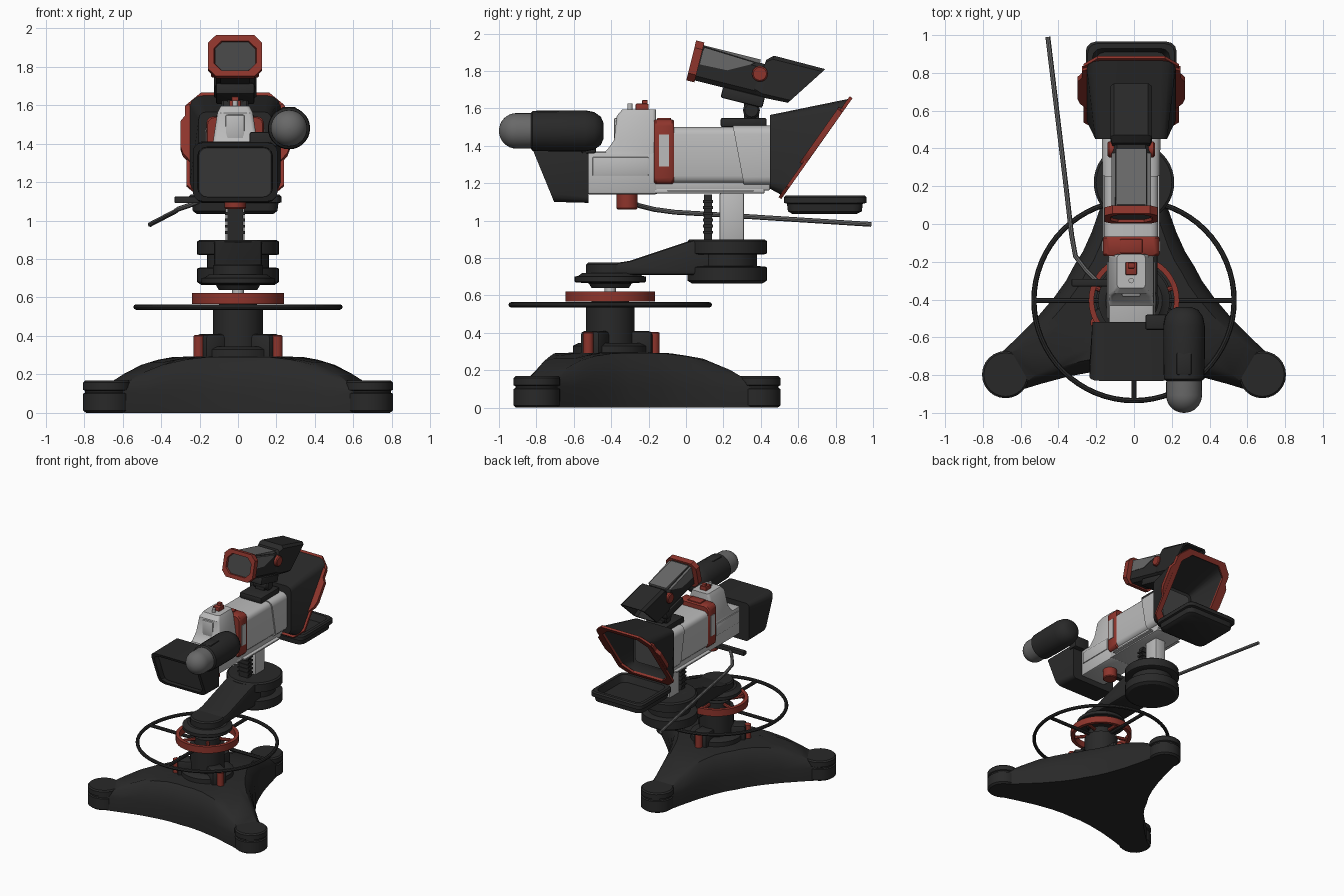
import bpy, bmesh
from math import sin, cos, pi, radians
from mathutils import Vector, Matrix

if "Cube" in bpy.data.objects:
    bpy.data.objects.remove(bpy.data.objects["Cube"])

CX = -0.015            # camera centre line
PY = -0.405            # pedestal centre
REAR = 0.22            # rear pivot centre


def mat(name, r, g, b):
    m = bpy.data.materials.new(name)
    m.diffuse_color = (r, g, b, 1)
    m.use_nodes = True
    m.node_tree.nodes["Principled BSDF"].inputs["Base Color"].default_value = m.diffuse_color
    return m


DARK = mat("dark", .022, .022, .022)
RED = mat("red", .27, .035, .025)
SCREEN = mat("screen", .06, .06, .06)
MID = mat("mid_grey", .14, .14, .14)
PALE = mat("pale_grey", .5, .5, .5)


def make(name, bm, m, bevel=0, smooth=True):
    bmesh.ops.recalc_face_normals(bm, faces=bm.faces)
    me = bpy.data.meshes.new(name)
    bm.to_mesh(me)
    bm.free()
    ob = bpy.data.objects.new(name, me)
    bpy.context.collection.objects.link(ob)
    me.materials.append(m)
    if bevel:
        b = ob.modifiers.new("bevel", 'BEVEL')
        b.width, b.segments, b.limit_method = bevel, 2, 'ANGLE'
    return ob


def loft(name, loops, m, closed=False, bevel=0):
    bm = bmesh.new()
    rings = [[bm.verts.new(p) for p in l] for l in loops]
    pairs = list(zip(rings, rings[1:])) + ([(rings[-1], rings[0])] if closed else [])
    for a, b in pairs:
        for i in range(len(a)):
            j = (i + 1) % len(a)
            bm.faces.new((a[i], a[j], b[j], b[i]))
    if not closed:
        bm.faces.new(rings[0])
        bm.faces.new(rings[-1])
    return make(name, bm, m, bevel)


def sec(top, bot, hw, r=.03, grow=0, n=3, x=CX):
    """Rounded rectangle spanning x and the (y, z) line from bot to top."""
    t, b = Vector((0, *top)), Vector((0, *bot))
    mid, v, h = (t + b) / 2, (t - b).normalized(), (t - b).length / 2 + grow
    hw += grow
    pts = []
    for k, (sx, sv) in enumerate(((1, 1), (-1, 1), (-1, -1), (1, -1))):
        for i in range(n + 1):
            a = (k + i / n) * pi / 2
            u, w = sx * (hw - r) + r * cos(a), sv * (h - r) + r * sin(a)
            pts.append(mid + Vector((x + u, 0, 0)) + v * w)
    return pts


def prism(name, pts, x0, x1, m, bevel=0):
    return loft(name, [[(x, y, z) for y, z in pts] for x in (x0, x1)], m, bevel=bevel)


def box(name, x, y, z, m, bevel=0):
    return prism(name, [(y[0], z[0]), (y[1], z[0]), (y[1], z[1]), (y[0], z[1])], *x, m, bevel)


def lathe(name, prof, loc, m, axis='Z', seg=40, closed=False):
    loops = [[(r * cos(2 * pi * i / seg), r * sin(2 * pi * i / seg), z) for i in range(seg)]
             for r, z in prof]
    ob = loft(name, loops, m, closed)
    rot = {'Z': Matrix(), 'Y': Matrix.Rotation(-pi / 2, 4, 'X'), 'X': Matrix.Rotation(pi / 2, 4, 'Y')}
    ob.matrix_world = Matrix.Translation(loc) @ rot[axis]
    return ob


def tube(name, pts, r, m):
    cu = bpy.data.curves.new(name, 'CURVE')
    cu.dimensions, cu.bevel_depth, cu.bevel_resolution, cu.use_fill_caps = '3D', r, 2, True
    s = cu.splines.new('POLY')
    s.points.add(len(pts) - 1)
    for p, q in zip(s.points, pts):
        p.co = (*q, 1)
    ob = bpy.data.objects.new(name, cu)
    bpy.context.collection.objects.link(ob)
    cu.materials.append(m)
    return ob


# Pedestal: three-legged star body
half = [(.18, .32), (.26, .27), (.36, .225), (.5, .175), (.65, .135), (.8, .1)]
leg = [(u, -v) for u, v in half] + [(u, v) for u, v in half[:0:-1]]
LEGS = [radians(a) for a in (90, 210, 330)]
star = [(u * cos(a) - v * sin(a), u * sin(a) + v * cos(a)) for a in LEGS for u, v in leg]
heights = [(0, .3), (.35, .29), (.5, .262), (.65, .2), (.76, .15), (2, .15)]


def height(r):
    for (r0, h0), (r1, h1) in zip(heights, heights[1:]):
        if r <= r1:
            return h0 + (h1 - h0) * (r - r0) / (r1 - r0)


def star_loop(s, k):
    return [(x * s, y * s + PY, .11 + k * (height(Vector((x, y)).length * s) - .11) if k is not None else 0)
            for x, y in star]


loft("pedestal_legs", [star_loop(1, None), star_loop(1, 0), star_loop(.97, .4), star_loop(.9, .8),
                       star_loop(.8, 1), star_loop(.62, 1), star_loop(.4, 1), star_loop(.1, 1)], DARK)
for a in LEGS:
    d = Vector((cos(a), sin(a), 0))
    lathe("foot", [(.11, 0), (.125, .012), (.125, .1), (.115, .105), (.115, .115), (.125, .12),
                   (.125, .158), (.115, .168)], d * .785 + Vector((0, PY, 0)), DARK, seg=24)
    lathe("red_pad", [(.028, .28), (.028, .4), (.02, .405)], d * .235 + Vector((0, PY, 0)), RED, seg=16)
    br = box("collar_bracket", (-.06, .06), (.1, .225), (.26, .41), DARK, .02)
    br.matrix_world = Matrix.Translation((0, PY, 0)) @ Matrix.Rotation(a - pi / 2, 4, 'Z')

# Column, steering wheels and pivot
C = (0, PY, 0)
lathe("column", [(.2, .27), (.2, .33), (.17, .345), (.13, .345), (.13, .55), (.1, .555), (.1, .61)], C, DARK)
lathe("neck", [(.03, .6), (.03, .66)], C, PALE, seg=20)
lathe("lower_pivot", [(.1, .64), (.115, .665), (.185, .67), (.19, .675), (.19, .7), (.17, .705), (.15, .72)], C, DARK)
lathe("steering_ring", [(.53 + .014 * cos(t * pi / 4), .55 + .014 * sin(t * pi / 4)) for t in range(8)],
      C, DARK, seg=64, closed=True)
lathe("red_ring", [(.212, .567), (.24, .567), (.24, .622), (.212, .622)], C, RED, seg=48, closed=True)
for i in range(4):
    a = i * pi / 2
    tube("steering_spoke", [(cos(a) * r, sin(a) * r + PY, .55) for r in (.1, .53)], .014, DARK)
for i in range(5):
    a = pi / 2 + i * 2 * pi / 5
    tube("red_spoke", [(cos(a) * r, sin(a) * r + PY, .592) for r in (.09, .225)], .014, RED)

# Offset arm and rear pivot
prism("arm", [(-.4, .71), (-.4, .77), (-.3, .785), (0, .885), (.06, .9), (.2, .9), (.2, .71)], -.125, .125, DARK, .015)
lathe("arm_end", [(.12, .705), (.13, .715), (.13, .765), (.12, .775)], C, DARK)
lathe("rear_pivot", [(.19, .665), (.213, .68), (.213, .75), (.2, .755), (.16, .757), (.16, .82), (.2, .82),
                     (.213, .825), (.213, .89), (.2, .9)], (0, REAR, 0), DARK)
box("grey_post", (CX - .05, CX + .05), (.18, .31), (.89, 1.15), PALE, .01)
box("black_post", (CX - .04, CX + .04), (.095, .14), (.89, 1.14), DARK)
for i in range(6):
    box("post_rib", (CX - .052, CX + .052), (.09, .145), (.93 + i * .033, .945 + i * .033), DARK)

# Mount plate and pan handle
box("mount_plate", (CX - .12, CX + .12), (-.17, .42), (1.145, 1.17), PALE, .006)
box("plate_rail", (CX - .15, CX + .15), (-.1, .36), (1.155, 1.165), PALE)
lathe("red_tilt_knob", [(.05, 1.06), (.056, 1.067), (.056, 1.14)], (CX, -.315, 0), RED, seg=24)
box("handle_bar", (-.33, -.02), (-.33, -.29), (1.09, 1.125), DARK, .006)
tube("pan_handle", [(-.2, -.3, 1.1), (-.25, -.25, 1.08), (-.31, -.17, 1.06), (-.33, -.06, 1.045),
                    (-.36, .2, 1.03), (-.456, .99, .98)], .013, MID)

# Camera body
box("body_lower", (CX - .12, CX + .12), (-.53, -.15), (1.14, 1.37), PALE, .015)
box("body_side_panel", (CX - .127, CX + .127), (-.5, -.2), (1.24, 1.34), PALE, .006)
loft("body_tower", [sec((-.16, z), (y, z), w, .02) for y, z, w in
                    ((-.47, 1.34, .12), (-.42, 1.38, .118), (-.385, 1.43, .112), (-.37, 1.56, .092), (-.34, 1.595, .075))], PALE)
box("tower_front_panel", (CX - .05, CX + .05), (-.385, -.3), (1.42, 1.55), PALE, .01)
lathe("grey_knob", [(.014, 1.58), (.014, 1.625)], (CX, -.3, 0), PALE, seg=16)
box("red_switch", (CX - .03, CX + .03), (-.27, -.2), (1.58, 1.625), RED, .006)
box("red_switch_tip", (CX - .018, CX + .018), (-.235, -.205), (1.61, 1.645), RED, .005)

# Lens barrel with red ring
box("lens_base", (CX - .12, CX + .12), (-.17, .45), (1.16, 1.24), PALE, .012)
loft("lens_barrel", [sec((y, 1.5), (y, 1.2), .143, .04) for y in (-.08, .46)], PALE)
loft("lens_sleeve", [sec((.25, 1.508), (.31, 1.19), .152, .045), sec((.46, 1.508), (.46, 1.19), .155, .045)], PALE)
loft("red_lens_ring", [sec((y, 1.535), (y, 1.2), .143, .035, g) for y, g in
                       ((-.17, 0), (-.16, .006), (-.075, .006), (-.065, 0))], RED)
box("ring_window", (CX - .154, CX + .154), (-.145, -.09), (1.29, 1.46), PALE)
box("ring_top_block", (CX - .06, CX + .06), (-.155, -.08), (1.53, 1.55), RED, .006)

# Lens hood with slanted opening
T, B = (.865, 1.65), (.505, 1.14)
loft("lens_hood", [sec((.45, 1.565), (.45, 1.17), .19, .04), sec(T, B, .235, .07),
                   sec(T, B, .235, .07, -.02), sec((.49, 1.53), (.49, 1.2), .16, .03)], DARK)
loft("lens_glass", [sec((y, 1.5), (y, 1.23), .135, .03) for y in (.47, .5)], SCREEN)
T2, B2 = (T[0] + .015, T[1] - .01), (B[0] + .015, B[1] - .01)
loft("hood_rim", [sec(T, B, .235, .075, .018, 1), sec(T2, B2, .235, .075, .018, 1),
                  sec(T2, B2, .235, .075, -.024, 1), sec(T, B, .235, .075, -.024, 1)], RED, closed=True)
for s in (-1, 1):
    pts = [(.235, .32), (.272, .4), (.285, .47), (.285, .72), (.26, .78), (.26, .88), (.235, .9)]
    loft("rim_wing", [[(CX + s * w, B[0] + t * (T[0] - B[0]) + o, B[1] + t * (T[1] - B[1]) - o * .7)
                       for w, t in pts] for o in (-.012, .014)], RED)

# Tray under the hood
loft("tray", [sec((y1, z), (y0, z), w, .05) for y0, y1, z, w in
              ((.57, .91, 1.035, .2), (.545, .94, 1.05, .22), (.54, .945, 1.09, .225), (.525, .965, 1.095, .24),
               (.525, .965, 1.125, .24), (.535, .955, 1.135, .23), (.56, .93, 1.135, .205), (.58, .91, 1.08, .19))], DARK)

# Operator viewfinder
VT, VB = (-.83, 1.405), (-.705, 1.1)
loft("viewfinder", [sec((-.52, 1.41), (-.52, 1.095), .205, .03), sec(VT, VB, .22, .05),
                    sec(VT, VB, .22, .05, -.025), sec((-.77, 1.38), (-.67, 1.12), .19, .04)], DARK)
loft("viewfinder_screen", [sec((-.775, 1.375), (-.675, 1.125), .185, .04), sec((-.76, 1.375), (-.66, 1.125), .185, .04)], SCREEN)

# Microphone
lathe("microphone_body", [(.095, -.83), (.107, -.82), (.11, -.7), (.11, -.54), (.1, -.49), (.075, -.455), (.04, -.44)],
      (.265, 0, 1.48), DARK, 'Y', 28)
lathe("microphone_tip", [(.094 * sin(t * pi / 16) + .001, -.906 - .094 * cos(t * pi / 16)) for t in range(9)] + [(.094, -.81)],
      (.265, 0, 1.48), MID, 'Y', 28)
box("microphone_bracket", (.06, .2), (-.56, -.48), (1.36, 1.46), DARK, .01)
box("microphone_clip", (.225, .305), (-.8, -.68), (1.56, 1.59), DARK, .01)

# Top monitor, tilted down towards the back
TILT = Matrix.Translation((0, .028, 1.857)) @ Matrix.Rotation(radians(-14), 4, 'X')
parts = [
    loft("monitor_frame", [sec((y, .11), (y, -.11), .14, .04, g, 1) for y, g in
                           ((.045, 0), (0, 0), (0, -.03), (.03, -.035))], RED),
    loft("monitor_screen", [sec((y, .09), (y, -.09), .105, .03, 0, 1) for y in (.015, .04)], SCREEN),
    loft("monitor_body", [sec((y, h), (y, -.1), .1, .025, 0, 1) for y, h in ((.04, .095), (.4, .075))], DARK),
    prism("monitor_side_panel", [(.05, .085), (.34, .07), (.2, -.005), (.05, -.01)], CX - .104, CX + .104, MID),
    box("monitor_top_panel", (CX - .08, CX + .08), (.05, .36), (.06, .094), MID),
    box("monitor_shoe", (CX - .1, CX + .1), (.2, .43), (-.155, -.095), DARK, .01)]
for p in parts:
    p.matrix_world = TILT
HT, HB = (.745, 1.81), (.545, 1.63)
loft("monitor_hood", [sec((.43, 1.86), (.36, 1.69), .1, .015, 0, 1), sec((.47, 1.882), (.4, 1.66), .11, .02, 0, 1),
                      sec(HT, HB, .11, .02, 0, 1), sec(HT, HB, .11, .02, -.015, 1),
                      sec((.57, 1.82), (.5, 1.68), .09, .02, 0, 1)], DARK)
lathe("monitor_knob", [(.035, -.125), (.042, -.118), (.042, .118), (.035, .125)], (CX, .395, 1.785), RED, 'X', 20)
lathe("monitor_swivel", [(.035, -.07), (.045, -.06), (.045, .06), (.035, .07)], (CX, .35, 1.59), DARK, 'X', 20)
box("monitor_base", (CX - .1, CX + .1), (.185, .43), (1.5, 1.55), DARK, .01)
box("monitor_stem", (CX - .04, CX + .04), (.31, .39), (1.54, 1.66), DARK)

# Curves to meshes, then smooth shading with sharp edges kept
bpy.ops.object.select_all(action='SELECT')
bpy.context.view_layer.objects.active = bpy.context.selected_objects[0]
bpy.ops.object.convert(target='MESH')
bpy.ops.object.shade_smooth_by_angle(angle=radians(32))
